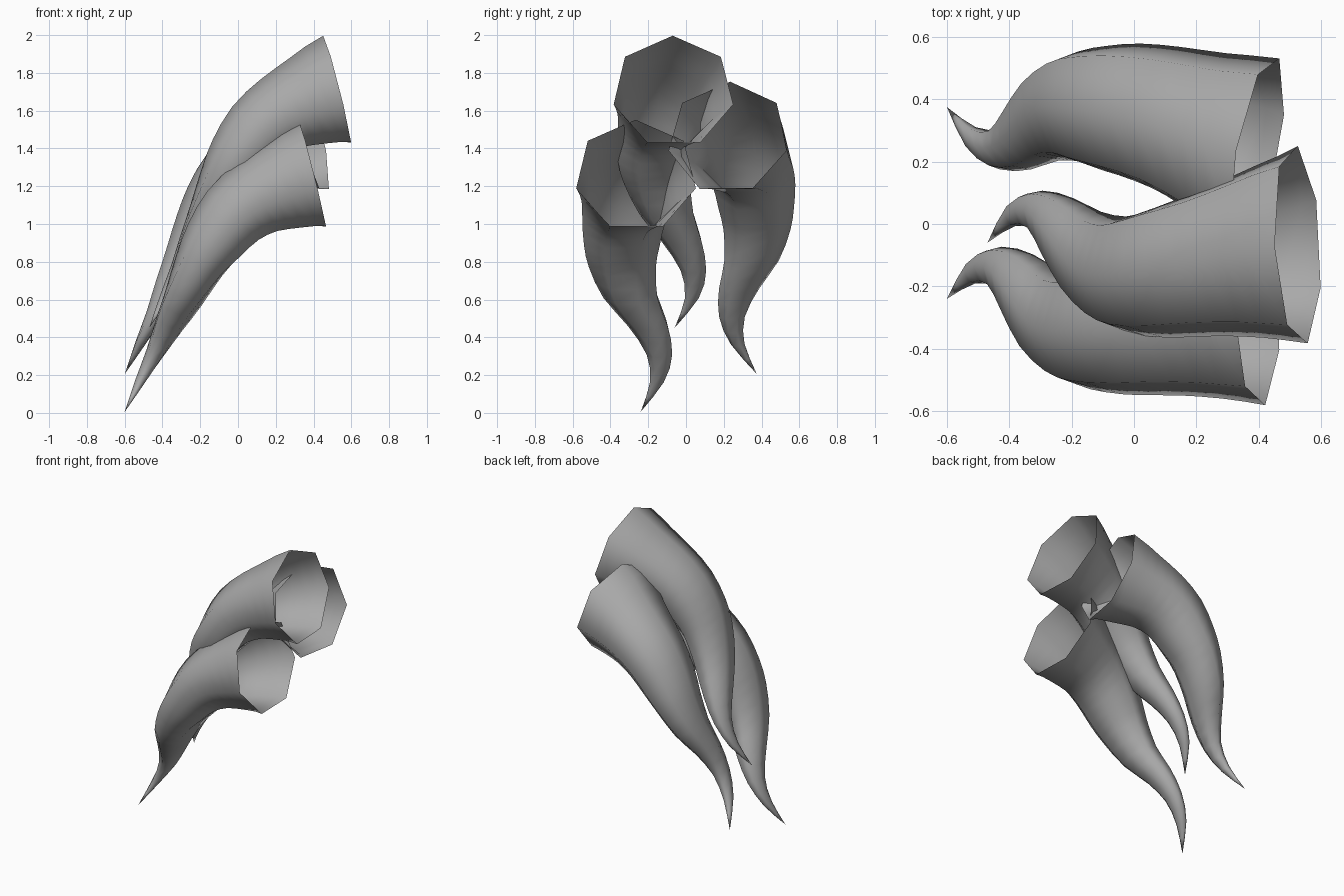
import bpy
import bmesh
from math import sin, cos, tau
from mathutils import Vector

cube = bpy.data.objects.get("Cube")
if cube:
    bpy.data.objects.remove(cube, do_unlink=True)

grey = bpy.data.materials.new("horn grey")
grey.use_nodes = True
colour = (0.4, 0.4, 0.4, 1)
grey.diffuse_color = colour
grey.node_tree.nodes["Principled BSDF"].inputs["Base Color"].default_value = colour

SIDES = 7
# Share of the sideways sweep that turns the rings
YAW = 0.25
# Shared horn profile from tip to mouth: x, z, height radius, width radius
PROFILE = [(-.6, .005, 0, 0), (-.52, .165, .026, .038), (-.44, .315, .049, .07),
           (-.365, .47, .077, .112), (-.285, .62, .107, .15), (-.2, .785, .139, .182),
           (-.125, .905, .169, .205), (-.02, 1.04, .196, .226), (.105, 1.135, .22, .247),
           (.25, 1.2, .26, .283), (.395, 1.255, .306, .325)]
# Sideways sweep of each horn along the same stations
SWEEP_FRONT = [-.24, -.155, -.14, -.2, -.29, -.335, -.34, -.33, -.31, -.285, -.265]
SWEEP_BACK = [.375, .275, .243, .28, .345, .375, .372, .36, .33, .275, .222]
SWEEP_TOP = [-.06, .03, .04, -.02, -.1, -.15, -.16, -.145, -.12, -.09, -.067]


def smooth_stations(points):
    """Add a station halfway along each smooth span."""
    result = [points[0]]
    for i in range(len(points) - 1):
        a, b = points[i], points[i + 1]
        before = points[i - 1] if i else a * 2 - b
        after = points[i + 2] if i + 2 < len(points) else b * 2 - a
        result += [(9 * (a + b) - before - after) / 16, b]
    return result


def horn(name, sweep, dx, dz, mouth_normal):
    """Open tapered tube: one ring per station, closed to a point at the tip."""
    stations = smooth_stations([Vector((x + dx, y, z + dz, high, wide))
                                for (x, z, high, wide), y in zip(PROFILE, sweep)])
    path = [Vector(s[:3]) for s in stations]
    bm = bmesh.new()
    tip = bm.verts.new(path[0])
    previous = None
    for i in range(1, len(path)):
        if i == len(path) - 1:
            along = Vector(mouth_normal)
        else:
            along = path[i + 1] - path[i - 1]
            along.y *= YAW
        along.normalize()
        side = along.cross(Vector((0, 0, 1))).normalized()
        up = side.cross(along)
        high, wide = stations[i][3:]
        ring = []
        for k in range(SIDES):
            angle = tau * k / SIDES
            ring.append(bm.verts.new(path[i] + up * high * cos(angle) + side * wide * sin(angle)))
        for k in range(SIDES):
            n = (k + 1) % SIDES
            if previous:
                bm.faces.new((previous[k], previous[n], ring[n], ring[k]))
            else:
                bm.faces.new((tip, ring[n], ring[k]))
        previous = ring
    bmesh.ops.recalc_face_normals(bm, faces=bm.faces)
    for face in bm.faces:
        face.smooth = True
    mesh = bpy.data.meshes.new(name)
    bm.to_mesh(mesh)
    bm.free()
    mesh.materials.append(grey)
    obj = bpy.data.objects.new(name, mesh)
    bpy.context.collection.objects.link(obj)


horn("front_horn", SWEEP_FRONT, 0, 0, (1, .03, .25))
horn("back_horn", SWEEP_BACK, 0, .2, (1, -.18, .235))
horn("top_horn", SWEEP_TOP, .13, .445, (1, .05, .25))
